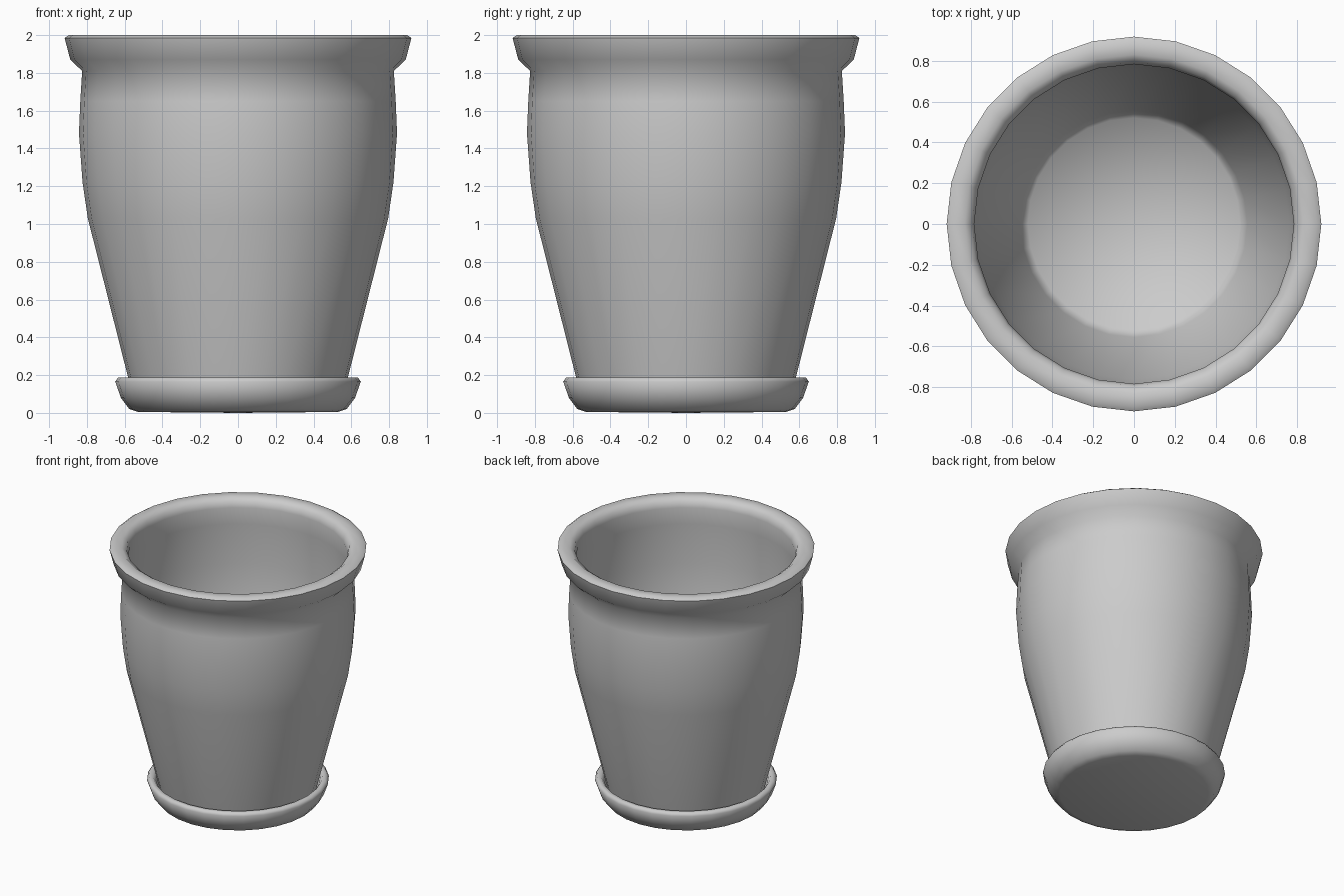
import bpy, bmesh, math

if "Cube" in bpy.data.objects:
    bpy.data.objects.remove(bpy.data.objects["Cube"])

SIDES = 28


def lathe(name, profile):
    """Spin an (r, z) profile around z; r = 0 ends close to a single point."""
    bm = bmesh.new()
    rings = []
    for r, z in profile:
        if r == 0:
            rings.append([bm.verts.new((0, 0, z))] * SIDES)
        else:
            rings.append([bm.verts.new((r * math.cos(2 * math.pi * i / SIDES),
                                        r * math.sin(2 * math.pi * i / SIDES), z))
                          for i in range(SIDES)])
    for a, b in zip(rings, rings[1:]):
        for i in range(SIDES):
            j = (i + 1) % SIDES
            bm.faces.new(list(dict.fromkeys((a[i], a[j], b[j], b[i]))))
    bmesh.ops.recalc_face_normals(bm, faces=bm.faces[:])
    mesh = bpy.data.meshes.new(name)
    bm.to_mesh(mesh)
    bm.free()
    for p in mesh.polygons:
        p.use_smooth = True
    obj = bpy.data.objects.new(name, mesh)
    bpy.context.collection.objects.link(obj)
    return obj


# Pot: bulging body, flared lip and hollow inside
lathe("pot", [
    (0, 0.08), (0.555, 0.08), (0.585, 0.2), (0.795, 1.03), (0.823, 1.22),
    (0.842, 1.48), (0.835, 1.65), (0.825, 1.81), (0.888, 1.87),
    (0.918, 1.985), (0.895, 2.0), (0.83, 2.0), (0.795, 1.975), (0.783, 1.93),
    (0.79, 1.8), (0.808, 1.48), (0.79, 1.22), (0.76, 1.03),
    (0.555, 0.2), (0.52, 0.14), (0, 0.14)])

# Saucer: shallow dish with a rolled rim
lathe("saucer", [
    (0, 0), (0.53, 0.005), (0.575, 0.02), (0.62, 0.08), (0.65, 0.165),
    (0.635, 0.187), (0.605, 0.187), (0.588, 0.165), (0.56, 0.07), (0, 0.06)])

for o in bpy.context.collection.objects:
    o.select_set(True)
    bpy.context.view_layer.objects.active = o
bpy.ops.object.shade_smooth_by_angle(angle=math.radians(60))
